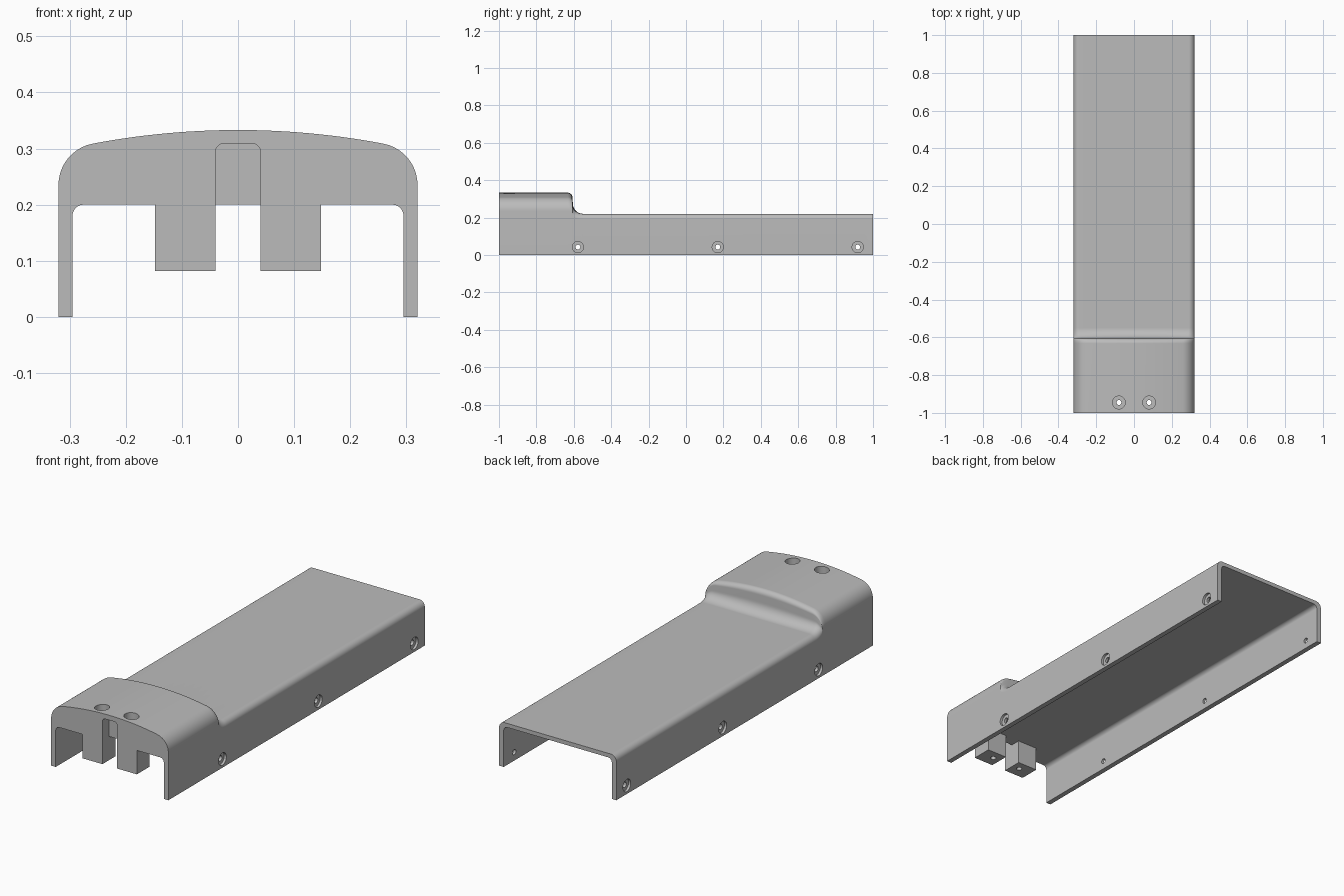
import bpy, bmesh, math
from mathutils import Matrix, Vector

if "Cube" in bpy.data.objects:
    bpy.data.objects.remove(bpy.data.objects["Cube"])

grey = bpy.data.materials.new("plain_grey")
grey.diffuse_color = (0.5, 0.5, 0.5, 1)
grey.use_nodes = True
grey.node_tree.nodes["Principled BSDF"].inputs["Base Color"].default_value = grey.diffuse_color


def finish(name, bm):
    bmesh.ops.recalc_face_normals(bm, faces=bm.faces)
    me = bpy.data.meshes.new(name)
    bm.to_mesh(me)
    bm.free()
    me.materials.append(grey)
    ob = bpy.data.objects.new(name, me)
    bpy.context.collection.objects.link(ob)
    return ob


def loft(name, sections):
    """Skin equal-length rings of points and cap both ends."""
    bm = bmesh.new()
    rings = [[bm.verts.new(p) for p in s] for s in sections]
    n = len(rings[0])
    for a, b in zip(rings, rings[1:]):
        for i in range(n):
            j = (i + 1) % n
            bm.faces.new((a[i], a[j], b[j], b[i]))
    bm.faces.new(rings[0])
    bm.faces.new(rings[-1])
    return finish(name, bm)


def prism(name, pts, y0, y1):
    return loft(name, [[(x, y, z) for x, z in pts] for y in (y0, y1)])


def arc(cx, cz, r, a0, a1, n):
    return [(cx + r * math.cos(math.radians(a0 + (a1 - a0) * i / n)),
             cz + r * math.sin(math.radians(a0 + (a1 - a0) * i / n))) for i in range(n + 1)]


def mirrored(half):
    """Right half ending on the centre line -> full outline."""
    return half + [(-x, z) for x, z in reversed(half[:-1])]


def cylinders(name, rods):
    """Rods given as (start, end, radius) in one object."""
    bm = bmesh.new()
    for a, b, r in rods:
        a, b = Vector(a), Vector(b)
        rot = (b - a).to_track_quat('Z', 'Y').to_matrix().to_4x4()
        bmesh.ops.create_cone(bm, cap_ends=True, segments=40, radius1=r, radius2=r,
                              depth=(b - a).length,
                              matrix=Matrix.Translation((a + b) / 2) @ rot)
    return finish(name, bm)


def boolean(target, tool, operation):
    tool.hide_render = True
    bpy.context.view_layer.objects.active = target
    m = target.modifiers.new("cut", 'BOOLEAN')
    m.operation, m.solver, m.object = operation, 'EXACT', tool
    bpy.ops.object.modifier_apply(modifier=m.name)
    bpy.data.objects.remove(tool)


# Outer outlines: low flat channel and tall crowned head
N = 14
low = [(0.32, 0)] + arc(0.29, 0.19, 0.03, 0, 90, 10)
low += [(0.29 * (1 - i / N), 0.22) for i in range(1, N + 1)]
head = [(0.32, 0)] + arc(0.245, 0.235, 0.075, 0, 79, 10)
ex, ez = head[-1]
sag = 0.333 - ez
R = (ex * ex + sag * sag) / (2 * sag)
for i in range(1, N + 1):
    x = ex * (1 - i / N)
    head.append((x, 0.333 - R + math.sqrt(R * R - x * x)))
low, head = mirrored(low), mirrored(head)

# Inner outline, constant along the length
inner = [(0.295, 0)] + arc(0.275, 0.18, 0.02, 0, 90, 8)
inner = [(-x, z) for x, z in inner] + list(reversed(inner))

# Step profile along the length: flat, concave sweep, rounded lip, flat
step = [(1.0, 0.22)] + arc(-0.55, 0.275, 0.055, 270, 180, 12)
step += arc(-0.632, 0.308, 0.025, 0, 90, 8) + [(-1.0, 0.333)]
sections = []
for y, z in step:
    t = (z - 0.22) / 0.113
    ring = [(a[0] + t * (b[0] - a[0]), y, a[1] + t * (b[1] - a[1])) for a, b in zip(low, head)]
    sections.append(ring + [(x, y, z2) for x, z2 in inner])
cover = loft("channel_cover", sections)

# Two mounting posts under the head
for s in (-1, 1):
    post = prism("post", [(s * 0.04, 0.082), (s * 0.148, 0.082),
                          (s * 0.148, 0.25), (s * 0.04, 0.25)], -1.0, -0.9)
    boolean(cover, post, 'UNION')

# Shallow round-topped slot in the front
slot = [(0.04, 0.19)] + arc(0.025, 0.294, 0.015, 0, 90, 6) + [(0, 0.309)]
boolean(cover, prism("slot_cutter", mirrored(slot), -1.1, -0.95), 'DIFFERENCE')

# Screw holes: wide recesses, then narrow through holes
ys, zs = (-0.578, 0.17, 0.918), 0.042
recess = [((s * 0.308, y, zs), (s * 0.4, y, zs), 0.03) for y in ys for s in (-1, 1)]
recess += [((s * 0.08, -0.945, 0.25), (s * 0.08, -0.945, 0.4), 0.034) for s in (-1, 1)]
boolean(cover, cylinders("recess_cutter", recess), 'DIFFERENCE')
through = [((-0.4, y, zs), (0.4, y, zs), 0.013) for y in ys]
through += [((s * 0.08, -0.945, 0.02), (s * 0.08, -0.945, 0.4), 0.013) for s in (-1, 1)]
boolean(cover, cylinders("hole_cutter", through), 'DIFFERENCE')

# Smooth curves, crisp edges
bpy.ops.object.select_all(action='DESELECT')
cover.select_set(True)
bpy.context.view_layer.objects.active = cover
bpy.ops.object.shade_smooth_by_angle(angle=math.radians(30))
wn = cover.modifiers.new("even_shading", 'WEIGHTED_NORMAL')
wn.keep_sharp = True
